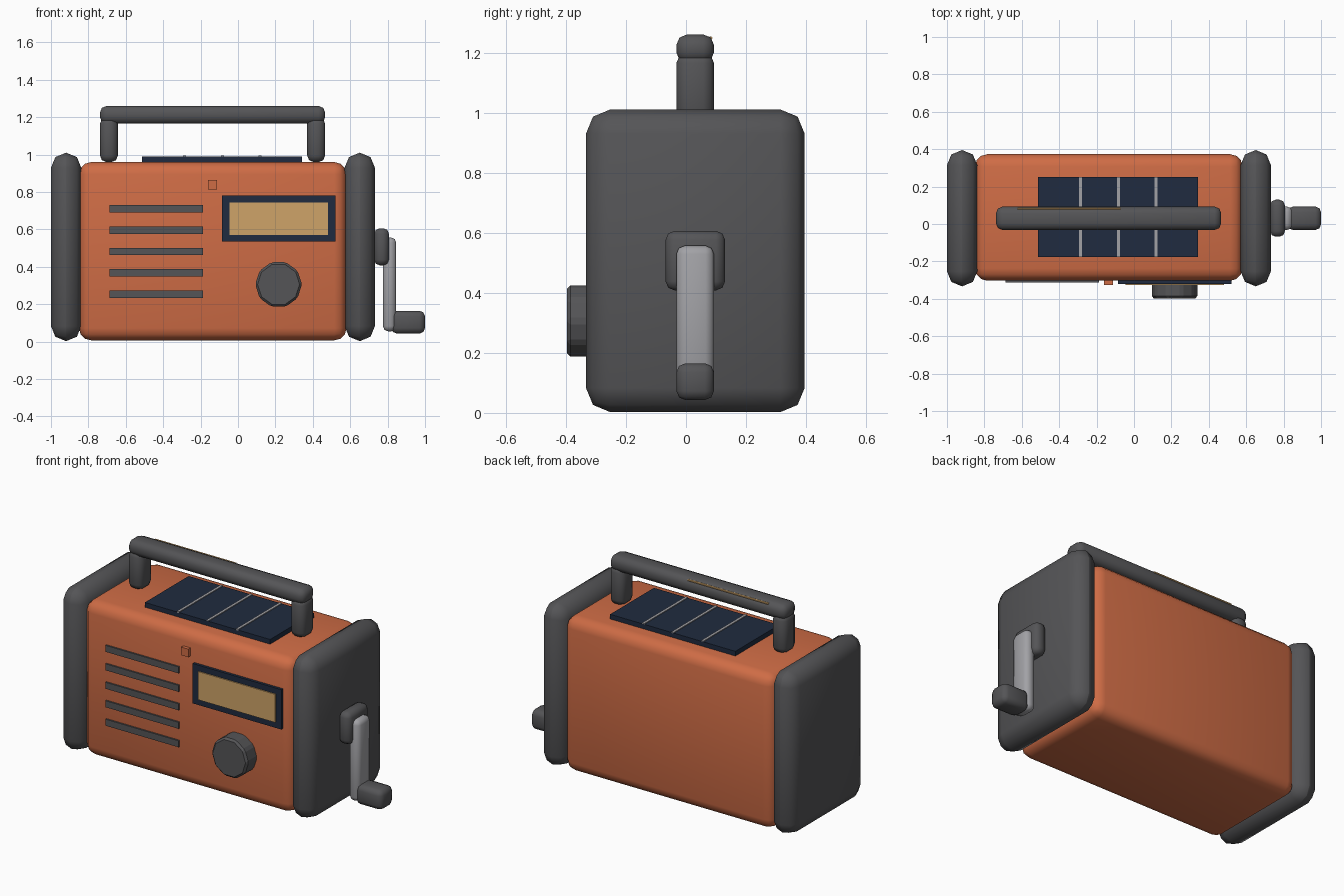
import bpy
import math

cube = bpy.data.objects.get("Cube")
if cube:
    bpy.data.objects.remove(cube, do_unlink=True)


def material(name, r, g, b):
    mat = bpy.data.materials.new(name)
    mat.use_nodes = True
    mat.diffuse_color = (r, g, b, 1)
    mat.node_tree.nodes["Principled BSDF"].inputs["Base Color"].default_value = (r, g, b, 1)
    return mat


ORANGE = material("orange_shell", 0.62, 0.15, 0.06)
RUBBER = material("dark_rubber", 0.09, 0.09, 0.095)
NAVY = material("navy_panel", 0.014, 0.024, 0.05)
TAN = material("tan_glow", 0.62, 0.37, 0.14)
METAL = material("grey_metal", 0.36, 0.36, 0.38)


def finish(obj, name, mat, bevel, segments, smooth):
    obj.name = name
    obj.data.name = name
    obj.data.materials.append(mat)
    if smooth:
        bpy.ops.object.shade_smooth_by_angle(angle=math.radians(60))
    if bevel:
        mod = obj.modifiers.new("rounded_edges", "BEVEL")
        mod.width = bevel
        mod.segments = segments
    return obj


def box(name, mat, x, y, z, bevel=0, segments=2):
    """Box between the given (low, high) limits, optionally rounded."""
    limits = (x, y, z)
    bpy.ops.mesh.primitive_cube_add(size=1, location=[(a + b) / 2 for a, b in limits])
    obj = bpy.context.object
    obj.scale = [b - a for a, b in limits]
    bpy.ops.object.transform_apply(location=False, rotation=False, scale=True)
    if bevel:
        # Apply the rounding first so the smoothing sees the final faces
        mod = obj.modifiers.new("rounded_edges", "BEVEL")
        mod.width = bevel
        mod.segments = segments
        bpy.ops.object.modifier_apply(modifier=mod.name)
    return finish(obj, name, mat, 0, 0, bool(bevel))


def cylinder(name, mat, sides, radius, depth, location, rotation, bevel=0):
    bpy.ops.mesh.primitive_cylinder_add(vertices=sides, radius=radius, depth=depth,
                                        location=location, rotation=rotation)
    return finish(bpy.context.object, name, mat, bevel, 1, False)


# Shell and the two rubber end caps
box("body", ORANGE, (-0.85, 0.58), (-0.303, 0.373), (0.007, 0.96), 0.065, 3)
for side, x in (("right", -1.0), ("left", 0.57)):
    box(side + "_end_cap", RUBBER, (x, x + 0.162), (-0.333, 0.395), (0.003, 1.01), 0.08)

# Carrying handle
GRIP_Y = (-0.032, 0.093)
box("handle_bar", RUBBER, (-0.738, 0.466), GRIP_Y, (1.165, 1.26), 0.035)
for side, x in (("right", -0.738), ("left", 0.37)):
    box(side + "_handle_post", RUBBER, (x, x + 0.096), GRIP_Y, (0.96, 1.2), 0.035)
cylinder("antenna", TAN, 8, 0.006, 0.55, (-0.347, 0.082, 1.248), (0, math.pi / 2, 0))

# Solar panel with its dividing strips
box("solar_panel", NAVY, (-0.512, 0.343), (-0.177, 0.25), (0.95, 0.989))
for i in range(3):
    x = -0.286 + i * 0.202
    box(f"solar_strip_{i + 1}", METAL, (x - 0.008, x + 0.008), (-0.177, 0.25), (0.985, 0.994))

# Speaker slots
for i in range(5):
    z = 0.71 - i * 0.114
    box(f"speaker_slot_{i + 1}", RUBBER, (-0.686, -0.186), (-0.313, -0.29), (z - 0.02, z + 0.02))

# Tuning display, small button and dial
box("display_frame", NAVY, (-0.086, 0.52), (-0.32, -0.29), (0.535, 0.781))
box("display_screen", TAN, (-0.045, 0.482), (-0.327, -0.31), (0.571, 0.745))
box("power_button", ORANGE, (-0.161, -0.112), (-0.325, -0.29), (0.814, 0.864))
cylinder("tuning_dial", RUBBER, 10, 0.125, 0.11, (0.217, -0.342, 0.306),
         (math.pi / 2, math.pi / 2, 0), 0.012).rotation_euler = (math.pi / 2, math.radians(18), 0)

# Hand crank
box("crank_hub", RUBBER, (0.728, 0.807), (-0.068, 0.13), (0.408, 0.606), 0.03)
box("crank_arm", METAL, (0.775, 0.846), GRIP_Y, (0.055, 0.557), 0.028)
box("crank_grip", RUBBER, (0.82, 1.0), GRIP_Y, (0.043, 0.165), 0.03)
